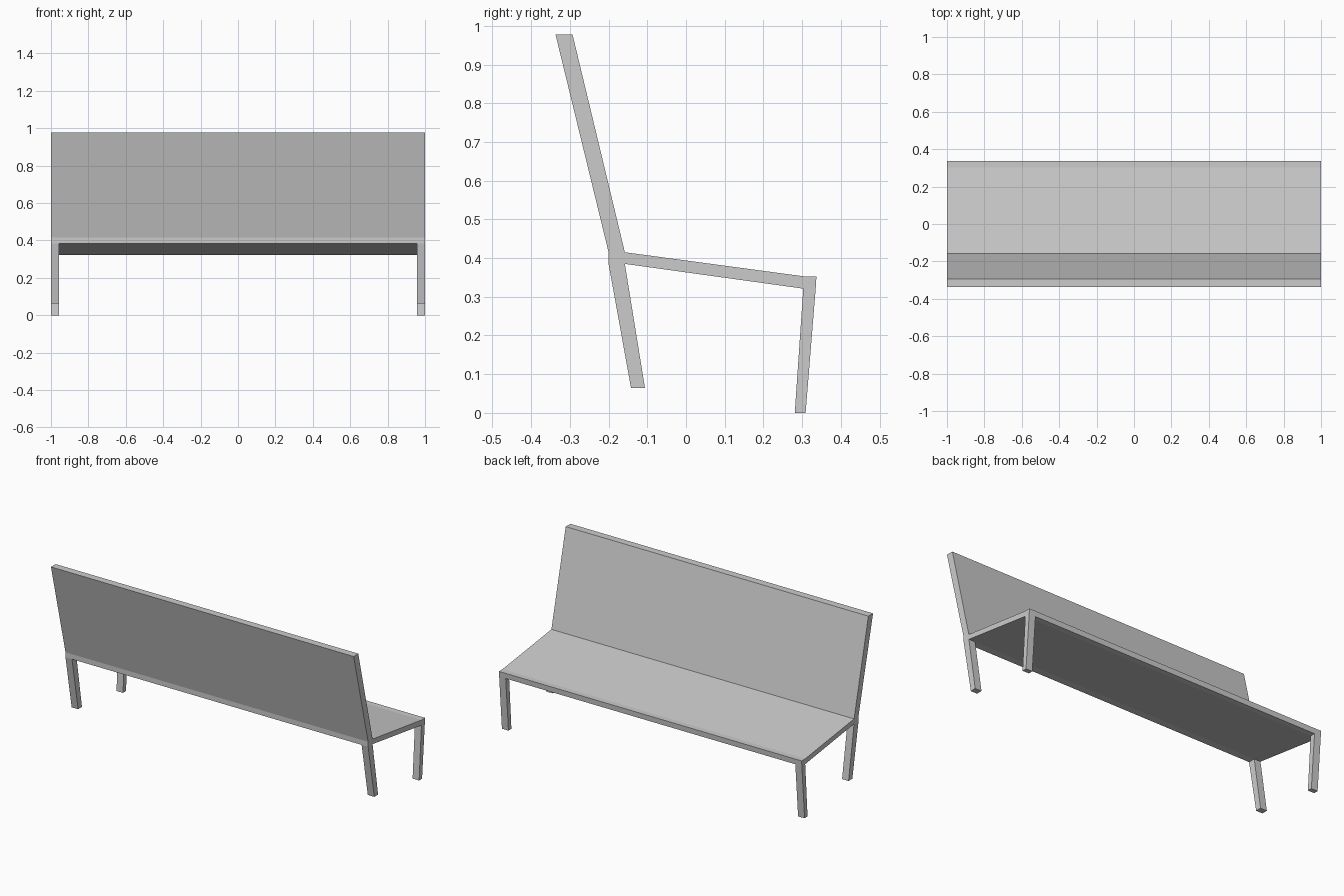
import bpy
import bmesh

cube = bpy.data.objects.get("Cube")
if cube:
    bpy.data.objects.remove(cube, do_unlink=True)

# Single grey finish
grey = bpy.data.materials.new("light_grey")
grey.use_nodes = True
colour = (0.6, 0.6, 0.6, 1)
grey.diffuse_color = colour
grey.node_tree.nodes["Principled BSDF"].inputs["Base Color"].default_value = colour


def extrude_profile(name, profile, x0, x1):
    """Solid made by sweeping a (y, z) side profile from x0 to x1."""
    bm = bmesh.new()
    face = bm.faces.new([bm.verts.new((x0, y, z)) for y, z in profile])
    swept = bmesh.ops.extrude_face_region(bm, geom=[face], use_keep_orig=True)
    moved = [v for v in swept["geom"] if isinstance(v, bmesh.types.BMVert)]
    bmesh.ops.translate(bm, verts=moved, vec=(x1 - x0, 0, 0))
    bmesh.ops.recalc_face_normals(bm, faces=bm.faces)
    mesh = bpy.data.meshes.new(name)
    bm.to_mesh(mesh)
    bm.free()
    mesh.materials.append(grey)
    obj = bpy.data.objects.new(name, mesh)
    bpy.context.collection.objects.link(obj)
    return obj


half = 1.0
leg_width = 0.043

# Joints shared by the neighbouring parts
back_low = [(-0.2, 0.385), (-0.158, 0.385)]
back_high = [(-0.2, 0.415), (-0.158, 0.415)]
edge_low = [(0.303, 0.321), (0.335, 0.321)]
edge_high = [(0.303, 0.353), (0.337, 0.353)]

# Bench shell: sloping seat and reclined backrest
extrude_profile("seat_and_backrest",
                back_low + edge_low + edge_high[::-1] + back_high[::-1][:1]
                + [(-0.293, 0.977), (-0.337, 0.977)] + back_high[:1],
                -half, half)

# Tapered legs at both ends
legs = {
    "backrest_leg": back_low + [(-0.106, 0.064), (-0.142, 0.064)],
    "seat_edge_leg": edge_low + [(0.309, 0), (0.281, 0)],
}
for part, profile in legs.items():
    extrude_profile(part + "_left", profile, half - leg_width, half)
    extrude_profile(part + "_right", profile, -half, leg_width - half)
